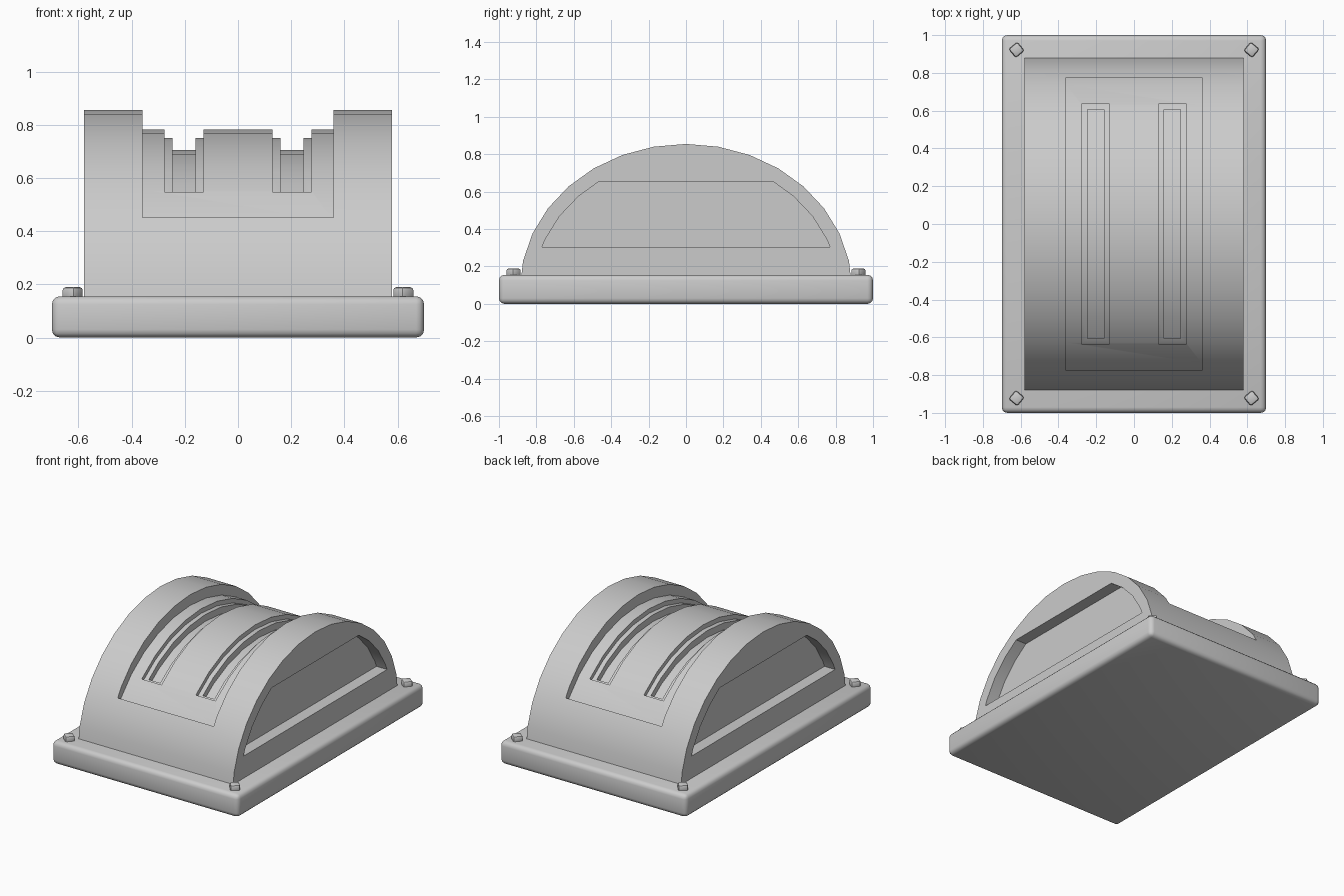
import bpy, math

if "Cube" in bpy.data.objects:
    bpy.data.objects.remove(bpy.data.objects["Cube"])

CZ, RY, RZ = 0.08, 0.888, 0.775   # arch ellipse centre height and radii
STEP = math.pi / 16


def arch_points(ry, rz, cz=CZ):
    return [(-ry * math.cos(i * STEP), cz + rz * math.sin(i * STEP)) for i in range(17)]


def height_at(pts, y):
    for (y0, z0), (y1, z1) in zip(pts, pts[1:]):
        if y0 <= y <= y1:
            return z0 + (z1 - z0) * (y - y0) / (y1 - y0)


def prism(name, profile, x0, x1):
    n = len(profile)
    verts = [(x, y, z) for x in (x0, x1) for y, z in profile]
    faces = [tuple(range(n)), tuple(range(2 * n - 1, n - 1, -1))]
    faces += [(i, i + n, (i + 1) % n + n, (i + 1) % n) for i in range(n)]
    mesh = bpy.data.meshes.new(name)
    mesh.from_pydata(verts, [], faces)
    ob = bpy.data.objects.new(name, mesh)
    bpy.context.collection.objects.link(ob)
    bpy.ops.object.select_all(action='DESELECT')
    ob.select_set(True)
    bpy.context.view_layer.objects.active = ob
    bpy.ops.object.mode_set(mode='EDIT')
    bpy.ops.mesh.select_all(action='SELECT')
    bpy.ops.mesh.normals_make_consistent(inside=False)
    bpy.ops.object.mode_set(mode='OBJECT')
    return ob


def cut(target, cutter):
    mod = target.modifiers.new("cut", 'BOOLEAN')
    mod.operation, mod.solver, mod.object = 'DIFFERENCE', 'EXACT', cutter
    bpy.context.view_layer.objects.active = target
    bpy.ops.object.modifier_apply(modifier=mod.name)
    bpy.data.objects.remove(cutter)


def smooth(ob):
    bpy.ops.object.select_all(action='DESELECT')
    ob.select_set(True)
    bpy.context.view_layer.objects.active = ob
    bpy.ops.object.shade_smooth_by_angle(angle=math.radians(30))


def rounded_box(name, loc, size, bevel, segments, turn=0):
    bpy.ops.mesh.primitive_cube_add(size=1, location=loc)
    ob = bpy.context.object
    ob.name = name
    ob.scale = size
    bpy.ops.object.transform_apply(location=False, rotation=False, scale=True)
    ob.rotation_euler.z = turn
    mod = ob.modifiers.new("bevel", 'BEVEL')
    mod.width, mod.segments = bevel, segments
    bpy.ops.object.modifier_apply(modifier=mod.name)
    smooth(ob)
    return ob


def pocket(x0, x1, half_y, drop):
    # straight-walled cutter whose floor follows the arch, lowered by drop
    pts = [(y, z - drop) for y, z in arch_points(RY, RZ)]
    end = height_at(pts, half_y)
    floor = [p for p in pts if abs(p[0]) < half_y]
    profile = [(-half_y, end)] + floor + [(half_y, end), (half_y, 1.1), (-half_y, 1.1)]
    return prism("pocket_cutter", profile, x0, x1)


# Base plate
rounded_box("base_plate", (0, 0, 0.0775), (1.4, 2, 0.155), 0.03, 3)

# Arched housing
housing = prism("arched_housing", arch_points(RY, RZ), -0.58, 0.58)

# Wide top recess, then two stepped slots
cut(housing, pocket(-0.36, 0.36, 0.775, 0.073))
for s in (-1, 1):
    c = 0.203 * s
    cut(housing, pocket(c - 0.074, c + 0.074, 0.635, 0.104))
    cut(housing, pocket(c - 0.043, c + 0.043, 0.605, 0.15))

# Recessed panels on both end faces
lo, hi = 0.305, 0.653
ry, rz = 0.813, 0.70
inner = [p for p in arch_points(ry, rz) if lo < p[1] < hi]
edge = lambda z: ry * math.sqrt(1 - ((z - CZ) / rz) ** 2)
left = [(-edge(lo), lo)] + [p for p in inner if p[0] < 0] + [(-edge(hi), hi)]
panel = left + [(-y, z) for y, z in reversed(left)]
for s in (-1, 1):
    cut(housing, prism("panel_cutter", panel, s * 0.50, s * 0.70))
smooth(housing)

# Corner bolts
for sx in (-1, 1):
    for sy in (-1, 1):
        rounded_box("corner_bolt", (0.622 * sx, 0.922 * sy, 0.165), (0.06, 0.06, 0.05),
                    0.012, 2, -sx * sy * math.radians(40))
